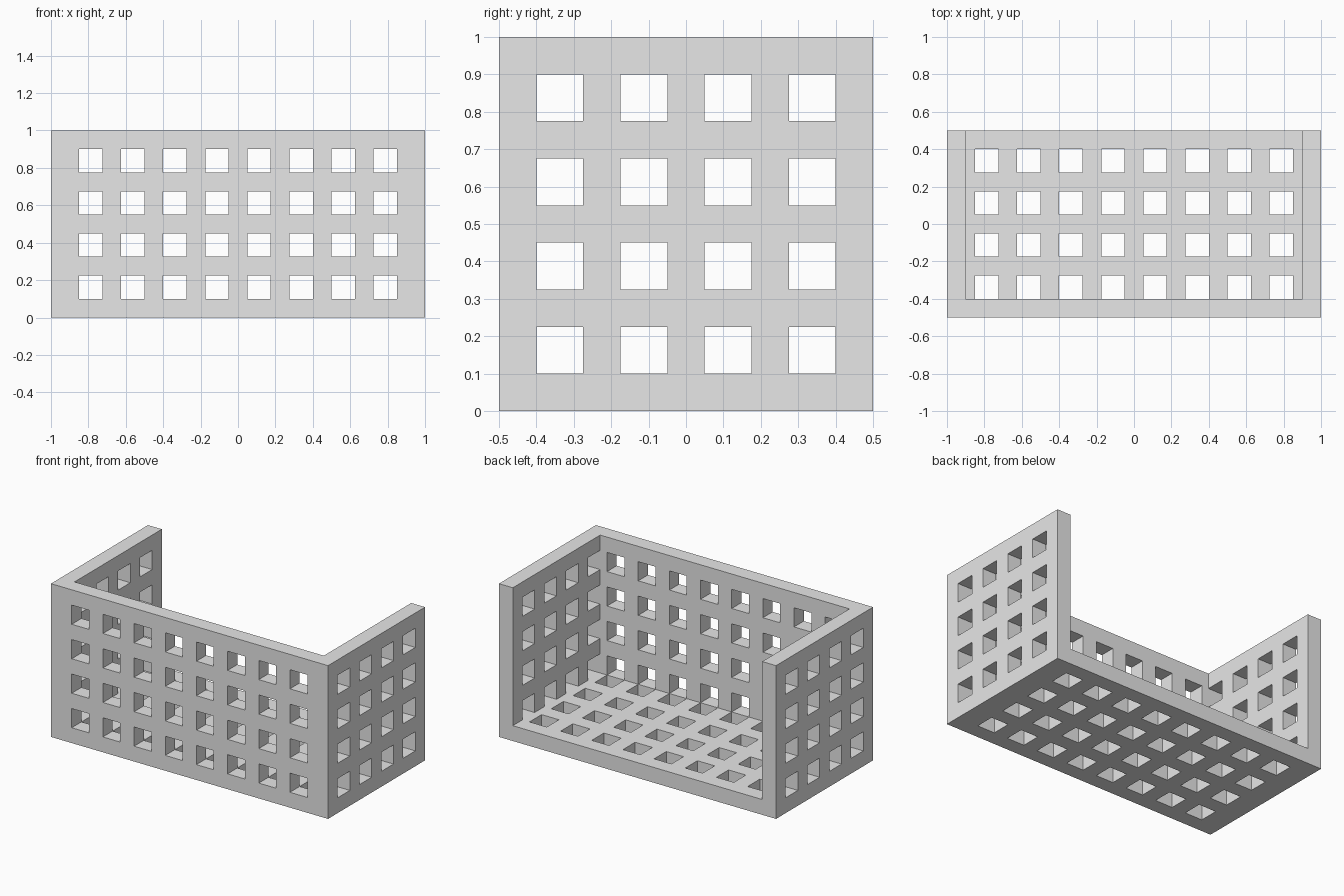
import bpy
import bmesh

if "Cube" in bpy.data.objects:
    bpy.data.objects.remove(bpy.data.objects["Cube"])

HOLE, PITCH, WALL = 0.125, 0.225, 0.1


def slots(start, count):
    """Intervals covered by a row of evenly spaced square holes."""
    return [(start + i * PITCH, start + i * PITCH + HOLE) for i in range(count)]


X_SLOTS, Y_SLOTS, Z_SLOTS = slots(-0.85, 8), slots(-0.4, 4), slots(0.1, 4)


def cuts(lo, hi, rows, extra):
    """Sorted grid lines along one axis."""
    return sorted({round(v, 4) for v in [lo, hi, *extra, *sum(rows, ())]})


xs = cuts(-1, 1, X_SLOTS, (-0.9, 0.9))
ys = cuts(-0.5, 0.5, Y_SLOTS, ())
zs = cuts(0, 1, Z_SLOTS, ())
axes = (xs, ys, zs)


def inside(v, rows):
    return any(a < v < b for a, b in rows)


def solid(cell):
    """True where a cell belongs to the floor, front wall or an end wall."""
    if any(not 0 <= c < len(a) - 1 for c, a in zip(cell, axes)):
        return False
    x, y, z = ((a[c] + a[c + 1]) / 2 for c, a in zip(cell, axes))
    in_x, in_y, in_z = inside(x, X_SLOTS), inside(y, Y_SLOTS), inside(z, Z_SLOTS)
    floor = z < WALL and not (in_x and in_y)
    front = y < -0.5 + WALL and not (in_x and in_z)
    ends = abs(x) > 1 - WALL and not (in_y and in_z)
    return floor or front or ends


# Perforated tray: one watertight skin around the solid cells
bm = bmesh.new()
verts = {}


def corner(key):
    if key not in verts:
        verts[key] = bm.verts.new([a[k] for a, k in zip(axes, key)])
    return verts[key]


for i in range(len(xs) - 1):
    for j in range(len(ys) - 1):
        for k in range(len(zs) - 1):
            cell = (i, j, k)
            if not solid(cell):
                continue
            for axis in range(3):
                u, v = (axis + 1) % 3, (axis + 2) % 3
                for side in (0, 1):
                    near = list(cell)
                    near[axis] += 2 * side - 1
                    if solid(near):
                        continue
                    loop = []
                    for du, dv in ((0, 0), (1, 0), (1, 1), (0, 1)):
                        key = list(cell)
                        key[axis] += side
                        key[u] += du
                        key[v] += dv
                        loop.append(corner(tuple(key)))
                    bm.faces.new(loop if side else loop[::-1])

mesh = bpy.data.meshes.new("perforated_tray")
bm.to_mesh(mesh)
bm.free()
tray = bpy.data.objects.new("perforated_tray", mesh)
bpy.context.collection.objects.link(tray)

# Plain light grey
grey = bpy.data.materials.new("light_grey")
grey.diffuse_color = (0.8, 0.8, 0.8, 1)
grey.use_nodes = True
grey.node_tree.nodes["Principled BSDF"].inputs["Base Color"].default_value = grey.diffuse_color
mesh.materials.append(grey)
